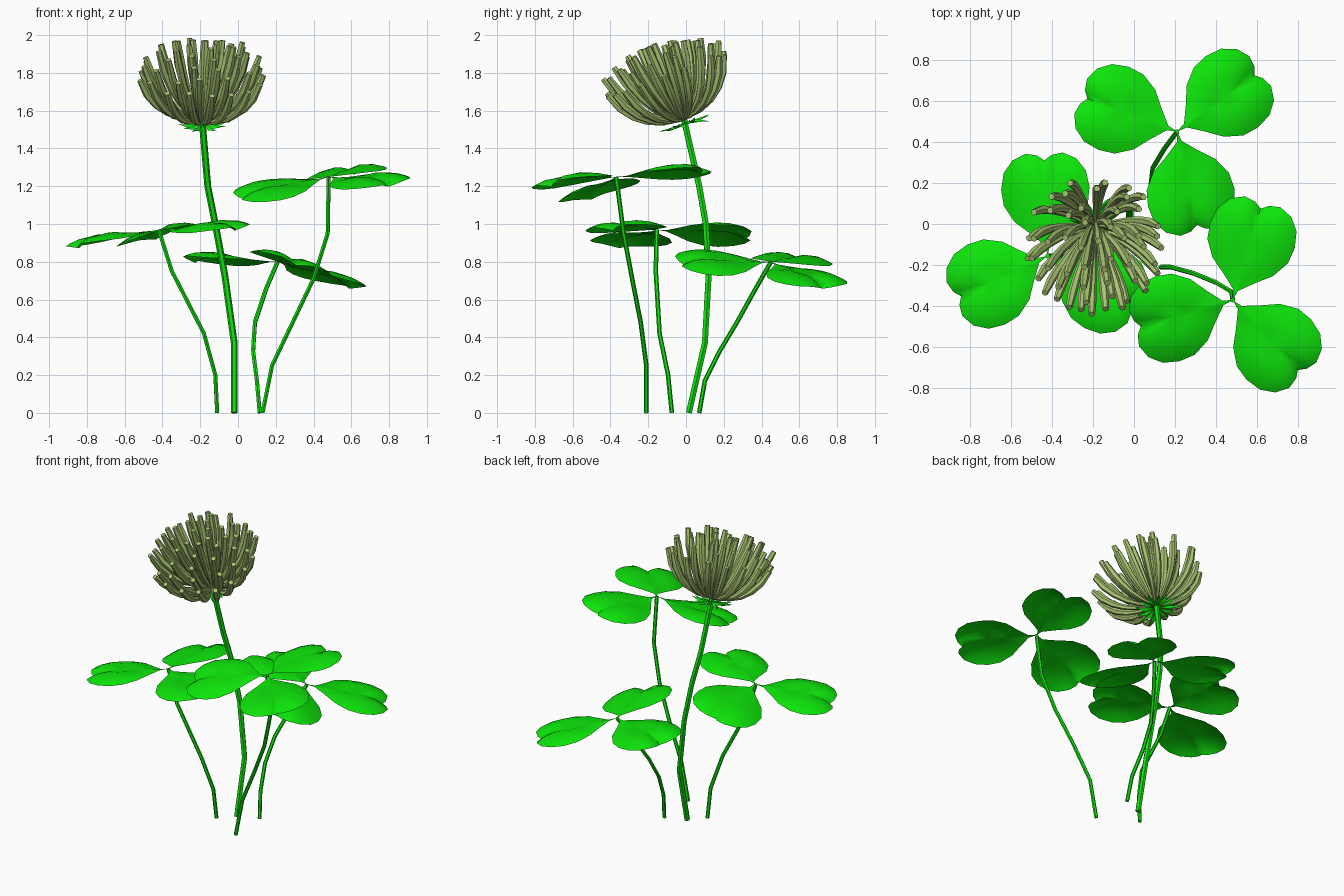
import bpy, bmesh, math, random
from mathutils import Vector, Matrix

if "Cube" in bpy.data.objects:
    bpy.data.objects.remove(bpy.data.objects["Cube"])

random.seed(4)


def material(name, rgb):
    m = bpy.data.materials.new(name)
    m.diffuse_color = (*rgb, 1)
    m.use_nodes = True
    m.node_tree.nodes["Principled BSDF"].inputs["Base Color"].default_value = m.diffuse_color
    return m


GREEN = material("leaf_green", (0.004, 0.78, 0.003))
PALE = material("floret_green", (0.40, 0.56, 0.17))


def finish(ob, mat, angle):
    bpy.ops.object.select_all(action='DESELECT')
    ob.select_set(True)
    bpy.context.view_layer.objects.active = ob
    if ob.type == 'CURVE':
        bpy.ops.object.convert(target='MESH')
        ob = bpy.context.object
        bm = bmesh.new()
        bm.from_mesh(ob.data)
        bmesh.ops.remove_doubles(bm, verts=bm.verts, dist=1e-5)
        bmesh.ops.recalc_face_normals(bm, faces=bm.faces)
        bm.to_mesh(ob.data)
        bm.free()
    ob.data.materials.clear()
    ob.data.materials.append(mat)
    bpy.ops.object.shade_smooth_by_angle(angle=math.radians(angle))


def tubes(name, paths, mat):
    """One object of capped tubes; each path is a list of (point, radius)."""
    cu = bpy.data.curves.new(name, 'CURVE')
    cu.dimensions = '3D'
    cu.bevel_depth = 1
    cu.bevel_resolution = 1
    cu.use_fill_caps = True
    for path in paths:
        sp = cu.splines.new('POLY')
        sp.points.add(len(path) - 1)
        for q, (p, r) in zip(sp.points, path):
            q.co = (*p, 1)
            q.radius = r
    ob = bpy.data.objects.new(name, cu)
    bpy.context.collection.objects.link(ob)
    finish(ob, mat, 50)


def mesh_object(name, bm, mat):
    me = bpy.data.meshes.new(name)
    bm.to_mesh(me)
    bm.free()
    ob = bpy.data.objects.new(name, me)
    bpy.context.collection.objects.link(ob)
    finish(ob, mat, 60)


# Heart-shaped leaflet: half outline as (along, across), hub at the origin
HALF = [(0.05, 0.012), (0.11, 0.08), (0.17, 0.155), (0.25, 0.205), (0.33, 0.215),
        (0.41, 0.20), (0.47, 0.155), (0.50, 0.09), (0.49, 0.035)]
OUTLINE = [(0, 0)] + HALF + [(0.465, 0)] + [(s, -t) for s, t in reversed(HALF)]


def leaf(name, hub, leaflets):
    """Three domed leaflets (direction, x slope, y slope) meeting at the hub."""
    bm = bmesh.new()
    for ang, gx, gy in leaflets:
        c, sn = math.cos(math.radians(ang)), math.sin(math.radians(ang))

        def vert(s, t, k):
            a = abs(t)
            far = min(1, s / 0.3)
            # dome with drooping rim and a valley along the midrib
            lift = far * (0.012 - 0.045 * k ** 3 - 0.02 * max(0, 1 - a / 0.07) * far)
            x, y = s * c - t * sn, s * sn + t * c
            return bm.verts.new(Vector(hub) + Vector((x, y, x * gx + y * gy + lift)))

        mid = vert(0.3, 0, 0)
        rings = [[vert(0.3 + (s - 0.3) * k, t * k, k) for s, t in OUTLINE]
                 for k in (0.35, 0.7, 0.9, 1)]
        n = len(OUTLINE)
        for i in range(n):
            j = (i + 1) % n
            bm.faces.new((mid, rings[0][i], rings[0][j]))
            for a, b in zip(rings, rings[1:]):
                bm.faces.new((a[i], b[i], b[j], a[j]))
    for f in bm.faces:
        f.normal_update()
        if f.normal.z < 0:
            f.normal_flip()
    mesh_object(name, bm, GREEN)


# Leaves: hub, leaflets, stem path
LEAVES = {
    "left": ((-0.42, -0.155, 0.97),
             [(205, 0.12, -0.03), (92, 0.27, 0.01), (-30, 0.13, 0.02)],
             [(-0.11, -0.075, 0), (-0.12, -0.095, 0.2), (-0.18, -0.14, 0.42),
              (-0.35, -0.16, 0.75)]),
    "back": ((0.21, 0.45, 0.80),
             [(160, -0.13, -0.06), (36, -0.18, -0.08), (-78, -0.28, -0.13)],
             [(0.115, 0.07, 0), (0.10, 0.10, 0.17), (0.08, 0.18, 0.33),
              (0.09, 0.27, 0.48), (0.15, 0.37, 0.66)]),
    "right": ((0.48, -0.37, 1.25),
              [(73, 0.15, 0.10), (196, 0.08, 0.24), (-47, 0.12, 0.11)],
              [(0.13, -0.21, 0), (0.18, -0.21, 0.25), (0.29, -0.24, 0.48),
               (0.40, -0.285, 0.71), (0.475, -0.33, 0.95)]),
}
for key, (hub, leaflets, path) in LEAVES.items():
    leaf(key + "_leaf", hub, leaflets)
    tubes(key + "_leaf_stem", [[(p, 0.012) for p in path + [hub]]], GREEN)

# Flower stem
STEM = [(-0.02, 0.015, 0), (-0.02, 0.10, 0.37), (-0.07, 0.12, 0.73),
        (-0.12, 0.105, 1.0), (-0.16, 0.07, 1.2), (-0.19, -0.01, 1.55)]
tubes("flower_stem", [[(p, 0.018) for p in STEM]], GREEN)

# Flower head frame, leaning towards the front
HEAD = Matrix.Translation((-0.19, -0.012, 1.545)) @ Matrix.Rotation(math.radians(20), 4, 'X')


def polar(r, a, h):
    return HEAD @ Vector((r * math.cos(a), r * math.sin(a), h))


# Florets: rings of tubes curving out and up (count, tip radius, tip height)
RADII = (0.009, 0.013, 0.017, 0.020, 0.022, 0.016)
florets = []
for k, (n, R, H) in enumerate([(17, 0.345, 0.27), (14, 0.32, 0.35), (11, 0.25, 0.40),
                               (8, 0.17, 0.42), (5, 0.08, 0.43)]):
    for i in range(n):
        a = math.tau * (i + 0.5 * (k % 2) + random.uniform(-0.25, 0.25)) / n
        r, h = R * random.uniform(0.93, 1.02), H * random.uniform(0.93, 1.04)
        path = []
        for j, rad in enumerate(RADII):
            u = j / 5
            b0, b1, b2 = (1 - u) ** 2, 2 * u * (1 - u), u * u
            path.append((polar(b0 * 0.02 + b1 * 0.75 * r + b2 * r, a,
                               b0 * 0.01 + b1 * h * (0.1 + 0.1 * k) + b2 * h), rad))
        florets.append(path)
tubes("florets", florets, PALE)

# Sepals: ring of narrow pointed blades under the head
bm = bmesh.new()
for i in range(13):
    a = math.tau * i / 13
    tip = random.uniform(0.13, 0.165)
    d = random.uniform(-0.05, 0.0)
    v = [bm.verts.new(polar(*q)) for q in
         ((0.01, a, -0.01), (0.08, a - 0.22, -0.025), (tip, a, d),
          (0.08, a + 0.22, -0.025), (0.08, a, -0.012))]
    for p, q in ((0, 1), (1, 2), (2, 3), (3, 0)):
        bm.faces.new((v[p], v[q], v[4]))
mesh_object("sepals", bm, GREEN)
